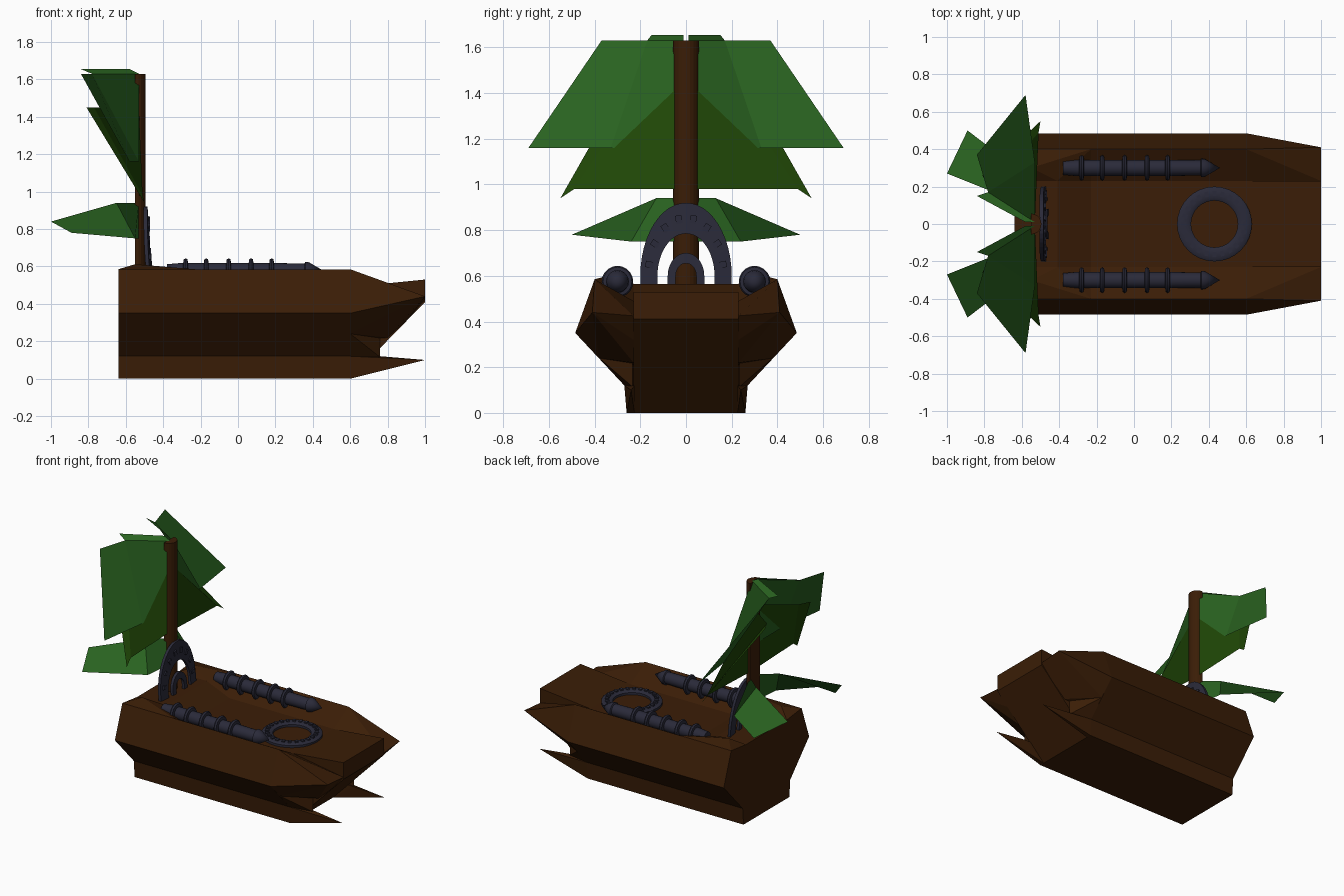
import bpy, bmesh, math
from mathutils import Vector, Matrix

if "Cube" in bpy.data.objects:
    bpy.data.objects.remove(bpy.data.objects["Cube"])


def mat(name, rgb):
    m = bpy.data.materials.new(name)
    m.diffuse_color = (*rgb, 1)
    m.use_nodes = True
    m.node_tree.nodes["Principled BSDF"].inputs["Base Color"].default_value = m.diffuse_color
    return m


WOOD = mat("brown wood", (0.043, 0.0125, 0.002))
LEAF = mat("leaf green", (0.022, 0.122, 0.014))
OLIVE = mat("olive green", (0.014, 0.062, 0.002))
METAL = mat("dark metal", (0.023, 0.023, 0.041))


def finish(name, bm, material, smooth=False):
    bmesh.ops.recalc_face_normals(bm, faces=bm.faces)
    me = bpy.data.meshes.new(name)
    bm.to_mesh(me)
    bm.free()
    me.materials.append(material)
    ob = bpy.data.objects.new(name, me)
    bpy.context.collection.objects.link(ob)
    if smooth:
        bpy.context.view_layer.objects.active = ob
        ob.select_set(True)
        bpy.ops.object.shade_smooth_by_angle(angle=math.radians(40))
        ob.select_set(False)
    return ob


def solid(name, pts, vec, material):
    """Polygon extruded along a vector."""
    bm = bmesh.new()
    f = bm.faces.new([bm.verts.new(p) for p in pts])
    r = bmesh.ops.extrude_face_region(bm, geom=[f], use_keep_orig=True)
    vs = [e for e in r["geom"] if isinstance(e, bmesh.types.BMVert)]
    bmesh.ops.translate(bm, verts=vs, vec=vec)
    return finish(name, bm, material)


def hull(name, pts, material):
    """Convex block around a few corner points."""
    bm = bmesh.new()
    for p in pts:
        bm.verts.new(p)
    bmesh.ops.convex_hull(bm, input=bm.verts)
    bmesh.ops.delete(bm, geom=[v for v in bm.verts if not v.link_faces], context="VERTS")
    bmesh.ops.dissolve_limit(bm, angle_limit=0.01, verts=bm.verts, edges=bm.edges)
    return finish(name, bm, material)


def flip(pts, s):
    return [(x, s * y, z) for x, y, z in pts]


# Hull body: constant cross-section with a sunken deck
half = [(0.26, 0), (0.27, 0.12), (0.485, 0.35), (0.40, 0.585), (0.23, 0.49)]
section = half + [(-y, z) for y, z in reversed(half)]
solid("hull", [(-0.64, y, z) for y, z in section], (1.24, 0, 0), WOOD)

# Stern deck with a ramp down to the sunken floor
solid("stern_deck", [(-0.64, -0.23, 0.48), (-0.64, -0.23, 0.565), (-0.41, -0.23, 0.565),
                     (-0.23, -0.23, 0.49), (-0.23, -0.23, 0.48)], (0, 0.46, 0), WOOD)

# Bow centre wedge, its deck rising gently to the front lip
solid("bow_wedge", [(0.6, -0.23, 0), (1, -0.23, 0.41), (1, -0.23, 0.53), (0.6, -0.23, 0.49)],
      (0, 0.46, 0), WOOD)

for s, side in ((1, "left"), (-1, "right")):
    # Raised stern corners
    hull(side + "_stern_corner", flip(
        [(-0.64, 0.40, 0.585), (-0.64, 0.23, 0.565), (-0.64, 0.23, 0.49), (-0.55, 0.30, 0.612),
         (-0.23, 0.40, 0.585), (-0.41, 0.23, 0.565), (-0.23, 0.23, 0.49)], s), WOOD)
    # Bow wings, the posts beneath them and the low prongs
    hull(side + "_bow_wing", flip(
        [(0.6, 0.485, 0.35), (0.6, 0.40, 0.585), (0.6, 0.23, 0.49), (0.6, 0.38, 0.24),
         (0.6, 0.23, 0.20), (0.80, 0.23, 0.22), (0.91, 0.23, 0.32),
         (1, 0.23, 0.425), (1, 0.41, 0.44)], s), WOOD)
    hull(side + "_bow_post", flip(
        [(0.6, 0.27, 0.12), (0.6, 0.225, 0.12), (0.76, 0.235, 0.115), (0.76, 0.235, 0.22),
         (0.6, 0.225, 0.24), (0.6, 0.38, 0.24)], s), WOOD)
    hull(side + "_bow_prong", flip(
        [(0.6, 0.26, 0), (0.6, 0.27, 0.12), (0.6, 0.225, 0.12), (0.6, 0.225, 0),
         (0.76, 0.225, 0.12), (1, 0.24, 0.10)], s), WOOD)

    # Spiked barrels: profile revolved around x, with raised bands
    prof = [(-0.38, 0), (-0.38, 0.037), (-0.29, 0.045)]
    for bx in (-0.28, -0.17, -0.05, 0.07, 0.18):
        prof += [(bx - 0.013, 0.043), (bx - 0.01, 0.063), (bx, 0.069),
                 (bx + 0.01, 0.063), (bx + 0.013, 0.043)]
    prof += [(0.355, 0.041), (0.36, 0.05), (0.38, 0.047), (0.46, 0)]
    bm = bmesh.new()
    vs = [bm.verts.new((x, s * 0.3, 0.575 + r)) for x, r in prof]
    es = [bm.edges.new(p) for p in zip(vs, vs[1:])]
    bmesh.ops.spin(bm, geom=vs + es, cent=(0, s * 0.3, 0.575), axis=(1, 0, 0),
                   angle=2 * math.pi, steps=20)
    bmesh.ops.remove_doubles(bm, verts=bm.verts, dist=1e-4)
    finish(side + "_barrel", bm, METAL, smooth=True)

    # Sail leaves: creased sheets
    leaves = {
        "top_leaf": (LEAF, [
            [(-0.53, 0.01, 1.63), (-0.78, 0.17, 1.63), (-0.53, 0.33, 1.16), (-0.53, 0.01, 1.16)],
            [(-0.78, 0.17, 1.63), (-0.84, 0.37, 1.63), (-0.58, 0.69, 1.16), (-0.53, 0.33, 1.16)],
            [(-0.53, 0.01, 1.63), (-0.78, 0.17, 1.63), (-0.84, 0.15, 1.655), (-0.58, 0.01, 1.655)]]),
        "middle_leaf": (OLIVE, [
            [(-0.53, 0.01, 1.45), (-0.77, 0.18, 1.45), (-0.51, 0.49, 0.98), (-0.53, 0.01, 0.98)],
            [(-0.77, 0.18, 1.45), (-0.81, 0.26, 1.45), (-0.50, 0.55, 0.94), (-0.51, 0.49, 0.98)]]),
        "low_leaf": (LEAF, [
            [(-0.53, 0.03, 0.94), (-0.65, 0.13, 0.94), (-0.55, 0.24, 0.75), (-0.53, 0.03, 0.75)],
            [(-0.65, 0.13, 0.94), (-1, 0.27, 0.84), (-0.89, 0.50, 0.78), (-0.55, 0.24, 0.75)]]),
    }
    for name, (m, faces) in leaves.items():
        bm = bmesh.new()
        for f in faces:
            bm.faces.new([bm.verts.new(p) for p in flip(f, s)])
        bmesh.ops.remove_doubles(bm, verts=bm.verts, dist=1e-4)
        finish(f"{side}_{name}", bm, m)

# Mast: half-round pole, flat side aft
arc = [math.pi * (i / 10 - 0.5) for i in range(11)]
solid("mast", [(-0.55 + 0.055 * math.cos(a), 0.056 * math.sin(a), 0.56) for a in arc],
      (0, 0, 1.07), WOOD)


# Horseshoe arches, bowed and leaning slightly back, with studs
def lean(y, z):
    return (-0.465 - (z - 0.56) * 0.08 - 0.4 * y * y, y, z)


def arch(name, a, b, ia, ib, z0=0.60, n=24):
    bm = bmesh.new()
    rows = []
    d = Vector((0.01, 0, 0))
    for i in range(-1, n + 2):
        t = math.pi * min(max(i, 0), n) / n
        drop = 0.045 if i in (-1, n + 1) else 0
        po = Vector(lean(a * math.cos(t), z0 + b * math.sin(t) - drop))
        pi_ = Vector(lean(ia * math.cos(t), z0 + ib * math.sin(t) - drop))
        rows.append([bm.verts.new(p) for p in (po + d, pi_ + d, pi_ - d, po - d)])
    for r, q in zip(rows, rows[1:]):
        for k in range(4):
            bm.faces.new((r[k], r[(k + 1) % 4], q[(k + 1) % 4], q[k]))
    bm.faces.new(rows[0])
    bm.faces.new(rows[-1])
    finish(name, bm, METAL)


arch("large_arch", 0.20, 0.32, 0.125, 0.185)
arch("small_arch", 0.08, 0.10, 0.045, 0.055)


def box(bm, c, size, rot, axis):
    vs = bmesh.ops.create_cube(bm, size=1)["verts"]
    bmesh.ops.scale(bm, verts=vs, vec=size)
    bmesh.ops.rotate(bm, verts=vs, cent=(0, 0, 0), matrix=Matrix.Rotation(rot, 3, axis))
    bmesh.ops.translate(bm, verts=vs, vec=c)


bm = bmesh.new()
for i in range(8):
    t = math.pi * (i + 0.5) / 8
    x, y, z = lean(0.163 * math.cos(t), 0.60 + 0.252 * math.sin(t))
    box(bm, (x + 0.008, y, z), (0.018, 0.028, 0.036), t - math.pi / 2, "X")
finish("arch_studs", bm, METAL)

# Deck ring with studs
bm = bmesh.new()
prof = [(0.125, 0.48), (0.125, 0.506), (0.14, 0.515), (0.185, 0.515), (0.20, 0.506), (0.20, 0.48)]
vs = [bm.verts.new((0.43 + r, 0, z)) for r, z in prof]
es = [bm.edges.new(p) for p in zip(vs, vs[1:] + vs[:1])]
bmesh.ops.spin(bm, geom=vs + es, cent=(0.43, 0, 0), axis=(0, 0, 1), angle=2 * math.pi, steps=32)
bmesh.ops.remove_doubles(bm, verts=bm.verts, dist=1e-4)
finish("deck_ring", bm, METAL, smooth=True)
bm = bmesh.new()
for i in range(24):
    t = 2 * math.pi * i / 24
    box(bm, (0.43 + 0.163 * math.cos(t), 0.163 * math.sin(t), 0.516), (0.028, 0.02, 0.014), t, "Z")
finish("ring_studs", bm, METAL)
